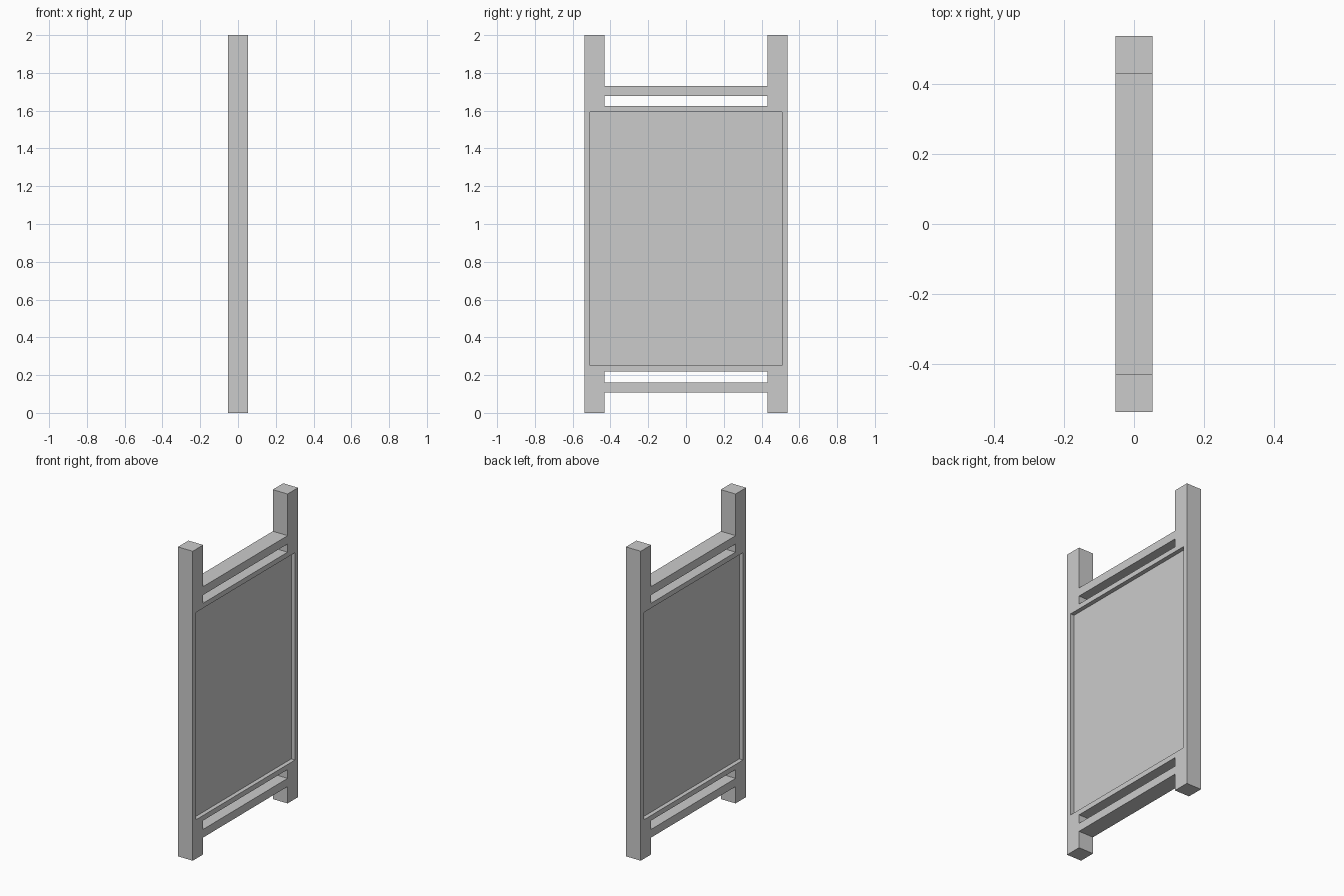
import bpy, bmesh
from mathutils import Matrix

if "Cube" in bpy.data.objects:
    bpy.data.objects.remove(bpy.data.objects["Cube"])

X, Y, H = 0.053, 0.538, 2.0      # half thickness, half width, height
IN = 0.431                       # inner face of the posts
BIG = 0.2                        # cutter reach through the slab
PANEL = 0.026                    # half thickness of the recessed panel


def add_box(bm, x0, x1, y0, y1, z0, z1):
    m = Matrix.Translation(((x0 + x1) / 2, (y0 + y1) / 2, (z0 + z1) / 2))
    m = m @ Matrix.Diagonal((x1 - x0, y1 - y0, z1 - z0, 1))
    bmesh.ops.create_cube(bm, size=1, matrix=m)


def make_object(name, boxes):
    bm = bmesh.new()
    for b in boxes:
        add_box(bm, *b)
    me = bpy.data.meshes.new(name)
    bm.to_mesh(me)
    bm.free()
    ob = bpy.data.objects.new(name, me)
    bpy.context.collection.objects.link(ob)
    return ob


grey = bpy.data.materials.new("light grey")
grey.diffuse_color = (0.6, 0.6, 0.6, 1)
grey.use_nodes = True
grey.node_tree.nodes["Principled BSDF"].inputs["Base Color"].default_value = grey.diffuse_color

# Slab that becomes posts, rails and panel
frame = make_object("panel_frame", [(-X, X, -Y, Y, 0, H)])
frame.data.materials.append(grey)

# Openings between the posts: bottom notch, two slots, top notch
cuts = [(-BIG, BIG, -IN, IN, z0, z1) for z0, z1 in
        ((-0.2, 0.109), (0.162, 0.219), (1.624, 1.677), (1.731, 2.2))]
# Shallow panel recess on both faces
cuts += [(x0, x1, -0.507, 0.507, 0.252, 1.592) for x0, x1 in
         ((PANEL, BIG), (-BIG, -PANEL))]
cutter = make_object("frame_cutter", cuts)
cutter.hide_render = True

mod = frame.modifiers.new("openings", 'BOOLEAN')
mod.operation = 'DIFFERENCE'
mod.solver = 'EXACT'
mod.object = cutter

# Bake the cut and remove the helper
deps = bpy.context.evaluated_depsgraph_get()
baked = bpy.data.meshes.new_from_object(frame.evaluated_get(deps))
frame.modifiers.clear()
frame.data = baked
baked.materials.clear()
baked.materials.append(grey)
for p in baked.polygons:
    p.material_index = 0
bpy.data.objects.remove(cutter)
